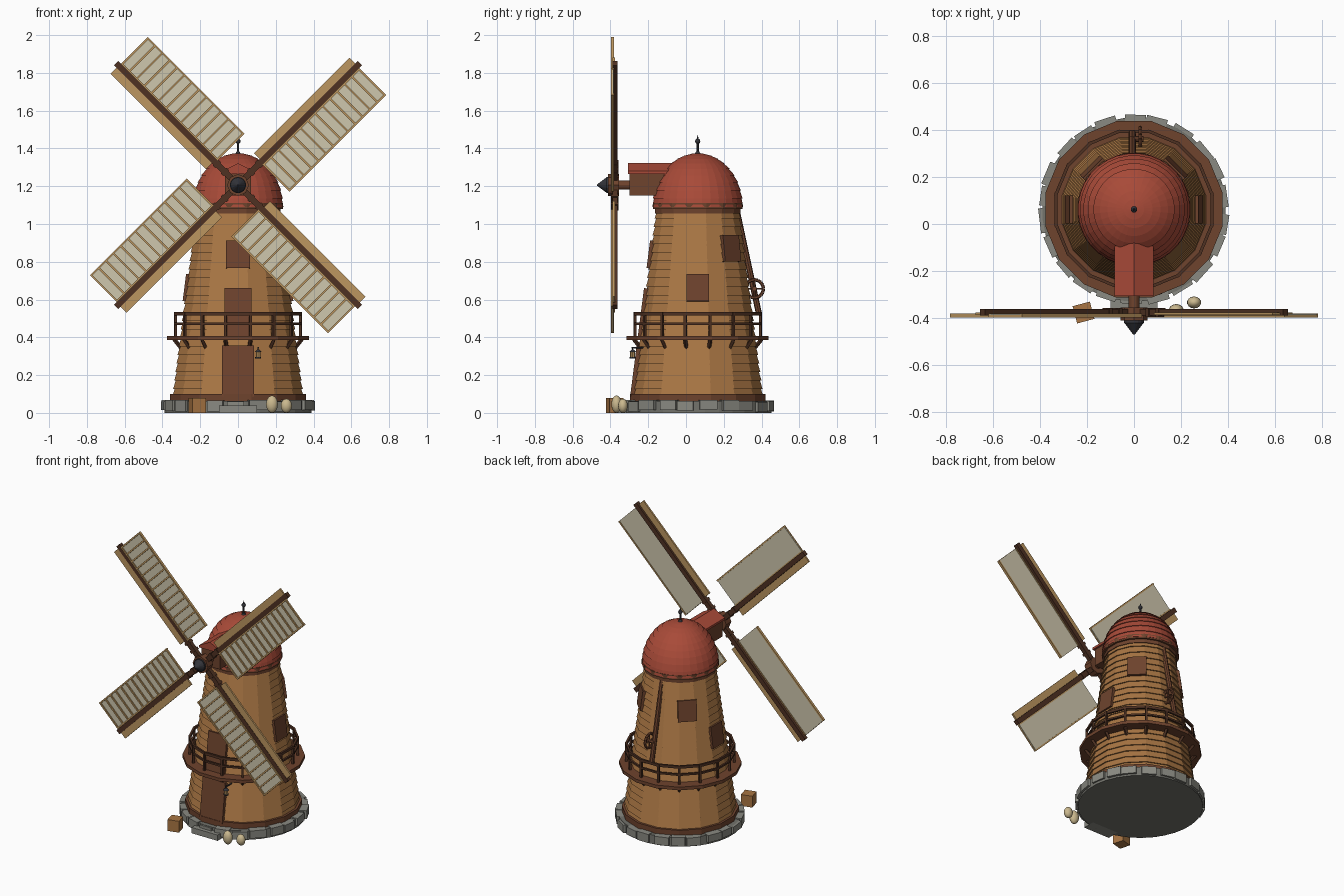
import bpy, bmesh, math, random
from math import pi, sin, cos, radians
from mathutils import Matrix, Vector

if "Cube" in bpy.data.objects:
    bpy.data.objects.remove(bpy.data.objects["Cube"])

random.seed(4)
CY = 0.062                      # tower axis in y
AXIS = Vector((0, CY, 0))


def srgb(h):
    c = [int(h[i:i + 2], 16) / 255 for i in (0, 2, 4)]
    return [x / 12.92 if x <= 0.04045 else ((x + 0.055) / 1.055) ** 2.4 for x in c] + [1]


def material(name, h):
    m = bpy.data.materials.new(name)
    m.diffuse_color = srgb(h)
    m.use_nodes = True
    m.node_tree.nodes["Principled BSDF"].inputs["Base Color"].default_value = m.diffuse_color
    return m


WOOD = material("siding wood", "A87543")
TRIM = material("trim brown", "6E432D")
DARK = material("dark beam brown", "4E3122")
RED = material("roof red", "A84A38")
TAN = material("light timber", "BC9660")
CLOTH = material("sail cloth", "CFC7AE")
STONE = material("stone grey", "8A8A82")
STONE2 = material("dark stone grey", "73736C")
IRON = material("iron", "33343A")
SACK = material("sackcloth", "CBB98F")


def finish(bm, name, mat, smooth=False):
    bmesh.ops.recalc_face_normals(bm, faces=bm.faces)
    me = bpy.data.meshes.new(name)
    bm.to_mesh(me)
    bm.free()
    ob = bpy.data.objects.new(name, me)
    bpy.context.collection.objects.link(ob)
    me.materials.append(mat)
    if smooth:
        bpy.context.view_layer.objects.active = ob
        ob.select_set(True)
        bpy.ops.object.shade_smooth_by_angle(angle=radians(35))
        ob.select_set(False)
    return ob


def add_box(bm, lo, hi, M=Matrix()):
    lo, hi = Vector(lo), Vector(hi)
    size = Matrix.Diagonal((*(hi - lo), 1))
    bmesh.ops.create_cube(bm, size=1, matrix=M @ Matrix.Translation((lo + hi) / 2) @ size)


def add_rod(bm, a, b, r, sides=8, r2=None):
    a, b = Vector(a), Vector(b)
    M = Matrix.Translation((a + b) / 2) @ (b - a).to_track_quat('Z', 'Y').to_matrix().to_4x4()
    bmesh.ops.create_cone(bm, cap_ends=True, segments=sides, radius1=r,
                          radius2=r if r2 is None else r2, depth=(b - a).length, matrix=M)


def lathe(name, profile, sides, mat, closed=False, flat=True, smooth=False):
    """Turn (radius, z) points about the tower axis; flat = radius is to face centres."""
    bm = bmesh.new()
    k = 1 / cos(pi / sides) if flat else 1
    rings = [[bm.verts.new((r * k * cos((i + .5) * 2 * pi / sides),
                            CY + r * k * sin((i + .5) * 2 * pi / sides), z))
              for i in range(sides)] for r, z in profile]
    pairs = list(zip(rings, rings[1:])) + ([(rings[-1], rings[0])] if closed else [])
    for a, b in pairs:
        for i in range(sides):
            j = (i + 1) % sides
            bm.faces.new((a[i], a[j], b[j], b[i]))
    bmesh.ops.remove_doubles(bm, verts=bm.verts, dist=1e-5)
    return finish(bm, name, mat, smooth)


def wall(z):                    # tower face distance from the axis at height z
    return 0.342 - (z - 0.1) * 0.128


def turn(az):                   # frame at the axis whose -y points outward
    return Matrix.Translation(AXIS) @ Matrix.Rotation(radians(az), 4, 'Z')


def plate(name, az, z0, z1, w, mat, depth=0.014):
    bm = bmesh.new()
    zm = (z0 + z1) / 2
    M = turn(az) @ Matrix.Translation((0, -wall(zm), zm)) @ Matrix.Rotation(-math.atan(.128), 4, 'X')
    h = (z1 - z0) / 2
    add_box(bm, (-w / 2, -depth, -h), (w / 2, 0.02, h), M)
    return finish(bm, name, mat)


# --- stone base, rim stones and step
lathe("stone_base", [(0, 0), (.392, 0), (.392, .062), (0, .062)], 32, STONE2, flat=False)
bm = bmesh.new()
n = 22
for i in range(n):
    w = random.uniform(.042, .054)
    out = random.uniform(.400, .408)
    add_box(bm, (-w, -out, random.uniform(.004, .018)), (w, -.355, random.uniform(.058, .07)),
            turn(360 / n * i + random.uniform(-2, 2)))
finish(bm, "rim_stones", STONE)
bm = bmesh.new()
add_box(bm, (-.1, -.365, 0), (.1, -.28, .04))
finish(bm, "door_step", STONE)

# --- tower: lapped boards, bottom skirt, top collar
rows, z0, z1 = 22, .08, 1.075
prof = []
for i in range(rows):
    a, b = z0 + (z1 - z0) * i / rows, z0 + (z1 - z0) * (i + 1) / rows
    prof += [(wall(a) + .005, a), (wall(b) - .003, b)]
lathe("tower_siding", prof, 16, WOOD)
lathe("base_skirt", [(.3, .06), (.359, .06), (.359, .1), (.3, .1)], 16, TRIM, closed=True)
lathe("top_collar", [(.15, 1.055), (.226, 1.055), (.226, 1.08), (.238, 1.08), (.238, 1.11), (.15, 1.11)],
      16, TRIM, closed=True)

# --- doors and windows
plate("front_door", 0, .085, .355, .172, TRIM)
plate("gallery_door", 0, .4, .66, .142, TRIM)
plate("front_window", 0, .765, .912, .126, TRIM)
for side, s in (("right", 1), ("left", -1)):
    plate(side + "_window", 90 * s, .59, .735, .12, TRIM)
    plate(side + "_back_window", 135 * s, .80, .94, .12, TRIM)

# --- gallery deck, rails, posts and brackets
lathe("gallery_deck", [(.27, .385), (.376, .385), (.376, .407), (.27, .407)], 16, TRIM, closed=True)
for name, z, h in (("top_rail", .525, .009), ("middle_rail", .472, .006)):
    lathe(name, [(.325, z - h), (.338, z - h), (.338, z + h), (.325, z + h)], 16, DARK, closed=True)
posts, brackets = bmesh.new(), bmesh.new()
for i in range(16):
    M = turn(22.5 * (i + .5))
    add_box(posts, (-.007, -.345, .4), (.007, -.331, .534), M)
    add_rod(brackets, M @ Vector((0, -.30, .335)), M @ Vector((0, -.345, .39)), .011, 4)
finish(posts, "rail_posts", DARK)
finish(brackets, "deck_brackets", DARK)

# --- domed cap with lapped rings, and finial
prof, steps = [(.2, 1.09)], 10
for i in range(steps):
    a, b = pi / 2 * i / steps, pi / 2 * (i + 1) / steps
    prof += [(.236 * cos(a) + .006, 1.09 + .284 * sin(a)), (.236 * cos(b), 1.09 + .284 * sin(b))]
prof[-1] = (0, 1.376)
lathe("dome_cap", prof, 32, RED, flat=False)
bm = bmesh.new()
add_rod(bm, (0, CY, 1.36), (0, CY, 1.43), .006)
add_rod(bm, (0, CY, 1.37), (0, CY, 1.385), .016, 10, .008)
bmesh.ops.create_uvsphere(bm, u_segments=10, v_segments=6, radius=.014, matrix=Matrix.Translation((0, CY, 1.438)))
add_rod(bm, (0, CY, 1.445), (0, CY, 1.472), .007, 8, 0)
finish(bm, "finial", IRON)

# --- shaft housing with gabled roof
bm = bmesh.new()
add_box(bm, (-.07, -.298, 1.15), (.07, .0, 1.28))
finish(bm, "shaft_housing", TRIM)
bm = bmesh.new()
ends = [[bm.verts.new((x, y, z)) for x, z in ((-.083, 1.265), (.083, 1.265), (.083, 1.28), (0, 1.322), (-.083, 1.28))]
        for y in (-.306, .0)]
for e in ends:
    bm.faces.new(e)
for i in range(5):
    bm.faces.new((ends[0][i], ends[0][i - 1], ends[1][i - 1], ends[1][i]))
finish(bm, "housing_roof", RED)

# --- shaft, hub and nose
HZ = 1.206
bm = bmesh.new()
add_rod(bm, (0, -.28, HZ), (0, -.38, HZ), .023, 12)
add_rod(bm, (0, -.355, HZ), (0, -.412, HZ), .058, 8)
finish(bm, "shaft_and_hub", TRIM)
bm = bmesh.new()
add_rod(bm, (0, -.405, HZ), (0, -.422, HZ), .043, 16)
add_rod(bm, (0, -.422, HZ), (0, -.47, HZ), .040, 16, .004)
finish(bm, "hub_nose", IRON)

# --- four sails: stock, leading board, cloth, lattice
for k in range(4):
    M = Matrix.Translation((0, 0, HZ)) @ Matrix.Rotation(radians(-45 - 90 * k), 4, 'Y')
    bm = bmesh.new()
    add_box(bm, (-.016, -.390, .03), (.016, -.362, .912), M)
    for u in (.09, .15):
        add_box(bm, (-.021, -.396, u), (.021, -.358, u + .018), M)
    finish(bm, f"sail_stock_{k}", DARK)
    bm = bmesh.new()
    add_box(bm, (-.06, -.388, .18), (-.014, -.376, .895), M)
    for v in (.014, .207):
        add_box(bm, (v, -.398, .168), (v + .01, -.381, .892), M)
    for i in range(14):
        u = .168 + i * .7135 / 13
        add_box(bm, (.014, -.398, u), (.217, -.3885, u + .0105), M)
    finish(bm, f"sail_lattice_{k}", TAN)
    bm = bmesh.new()
    add_box(bm, (.018, -.390, .17), (.213, -.384, .890), M)
    finish(bm, f"sail_cloth_{k}", CLOTH)

# --- tail pole and winch wheel at the back
bm = bmesh.new()
add_rod(bm, (-.008, .265, 1.09), (-.008, .385, .53), .016, 8)
finish(bm, "tail_pole", TRIM)
bm = bmesh.new()
WC = Vector((.026, .362, .657))
for i in range(16):
    a, b = (Vector((0, cos(t * pi / 8), sin(t * pi / 8))) * .048 for t in (i, i + 1))
    add_rod(bm, WC + a, WC + b, .009, 6)
    if i % 4 == 0:
        add_rod(bm, WC, WC + a, .005, 6)
add_rod(bm, WC - Vector((.04, 0, 0)), WC + Vector((.014, 0, 0)), .013, 8)
finish(bm, "winch_wheel", TRIM)

# --- lantern on a bracket beside the door
LX, LY = .107, -.283
bm = bmesh.new()
add_rod(bm, (LX, -.22, .345), (LX, LY - .005, .345), .005, 6)
add_rod(bm, (LX, LY, .347), (LX, LY, .33), .003, 6)
add_rod(bm, (LX, LY, .322), (LX, LY, .336), .019, 8, .005)
add_rod(bm, (LX, LY, .288), (LX, LY, .295), .016, 8)
finish(bm, "lantern_frame", IRON)
bm = bmesh.new()
add_rod(bm, (LX, LY, .294), (LX, LY, .323), .013, 8)
finish(bm, "lantern_glass", TAN)

# --- crate and grain sacks
bm = bmesh.new()
add_box(bm, (-.038, -.038, 0), (.038, .038, .078),
        Matrix.Translation((-.215, -.377, 0)) @ Matrix.Rotation(radians(15), 4, 'Z'))
finish(bm, "crate", WOOD)
bm = bmesh.new()
for x, y, r, h in ((.18, -.368, .032, .092), (.256, -.334, .03, .075)):
    bmesh.ops.create_uvsphere(bm, u_segments=14, v_segments=10, radius=1,
                              matrix=Matrix.Translation((x, y, h / 2)) @ Matrix.Diagonal((r, r * .85, h / 2, 1)))
finish(bm, "grain_sacks", SACK, smooth=True)
